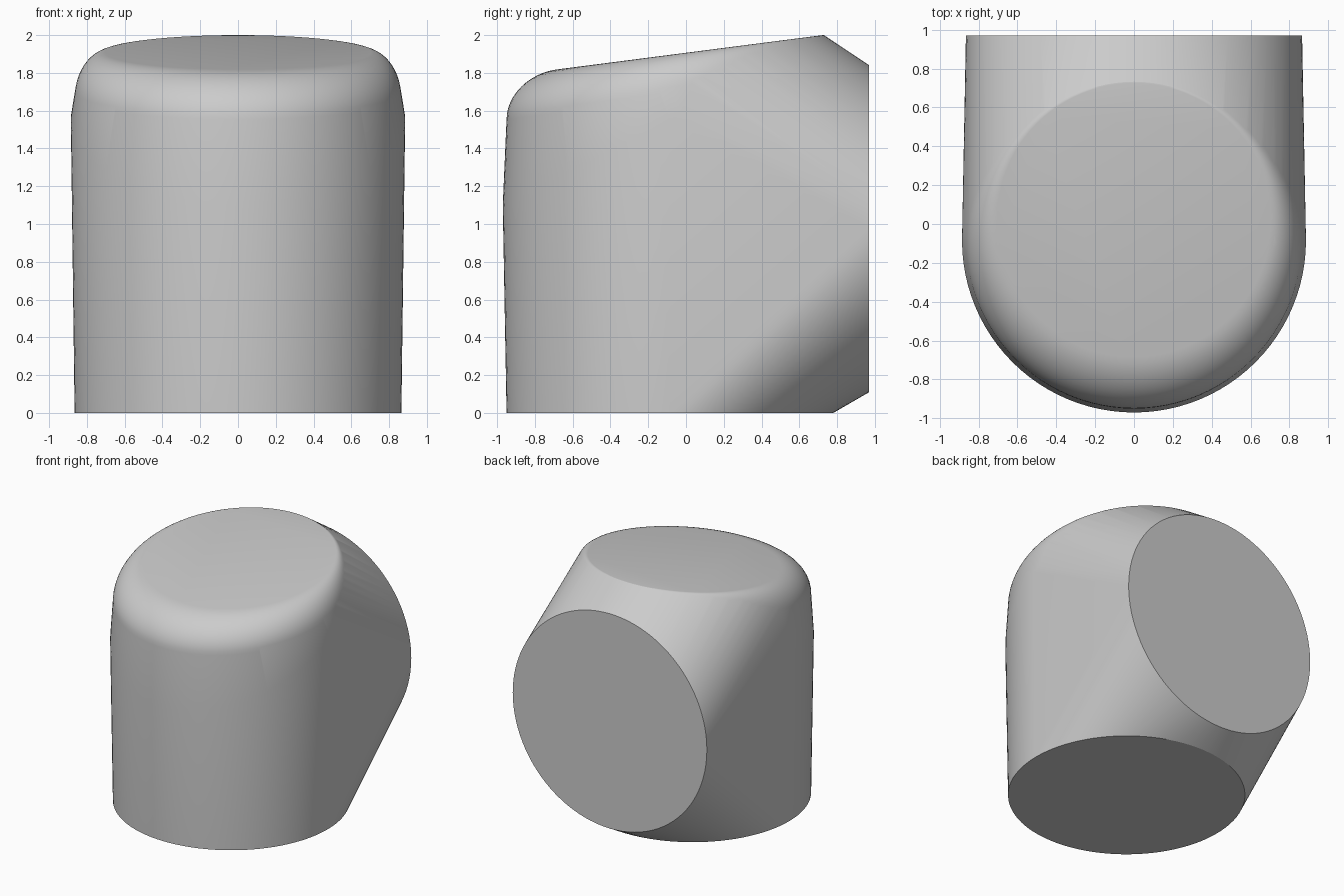
import bpy, bmesh
from math import sin, cos, pi, radians

cube = bpy.data.objects.get("Cube")
if cube:
    bpy.data.objects.remove(cube)

SEGMENTS = 96
BODY_R, BODY_Y = 0.865, -0.085      # foot of the upright barrel
TOP_R, TOP_Y = 0.705, 0.02          # flat tilted top
TILT = 0.129                        # slope of the top face

grey = bpy.data.materials.new("plain_grey")
grey.use_nodes = True
colour = (0.6, 0.6, 0.6, 1)
grey.diffuse_color = colour
grey.node_tree.nodes["Principled BSDF"].inputs["Base Color"].default_value = colour

bm = bmesh.new()


def ring(radius, centre_y, height, keep=lambda y: True):
    """Horizontal circle lifted by a height rule in y."""
    for i in range(SEGMENTS):
        a = 2 * pi * i / SEGMENTS
        x, y = radius * cos(a), centre_y + radius * sin(a)
        if keep(y):
            bm.verts.new((x, y, height(y)))


# Foot, and the widest line that rises from the front towards the sides
ring(BODY_R, BODY_Y, lambda y: 0)
ring(0.885, BODY_Y, lambda y: 1.1 + 0.51 * (y + 0.97), lambda y: y < 0)

# Rounded shoulder ending in the tilted top
STEPS = 12
for s in range(STEPS + 1):
    a = pi / 2 * s / STEPS
    radius = TOP_R + (BODY_R - TOP_R) * cos(a)
    centre = TOP_Y + (BODY_Y - TOP_Y) * cos(a)
    drop = 0.23 * (1 - sin(a))
    ring(radius, centre, lambda y: 2 + TILT * (y - TOP_Y - TOP_R) - drop)

# Upright disc at the back
for i in range(SEGMENTS):
    a = 2 * pi * i / SEGMENTS
    bm.verts.new((BODY_R * cos(a), 0.97, 0.975 + BODY_R * sin(a)))

# Stretch a skin over all rings and flatten the end faces
hull = bmesh.ops.convex_hull(bm, input=bm.verts[:])
inner = {v for v in hull["geom_interior"] + hull["geom_unused"]
         if isinstance(v, bmesh.types.BMVert)}
bmesh.ops.delete(bm, geom=list(inner), context="VERTS")
bmesh.ops.dissolve_limit(bm, angle_limit=radians(0.2), verts=bm.verts[:], edges=bm.edges[:])
bmesh.ops.recalc_face_normals(bm, faces=bm.faces[:])

mesh = bpy.data.meshes.new("elbow_body")
bm.to_mesh(mesh)
bm.free()
mesh.materials.append(grey)
body = bpy.data.objects.new("elbow_body", mesh)
bpy.context.collection.objects.link(body)

bpy.ops.object.select_all(action="DESELECT")
body.select_set(True)
bpy.context.view_layer.objects.active = body
bpy.ops.object.shade_smooth_by_angle(angle=radians(25))
